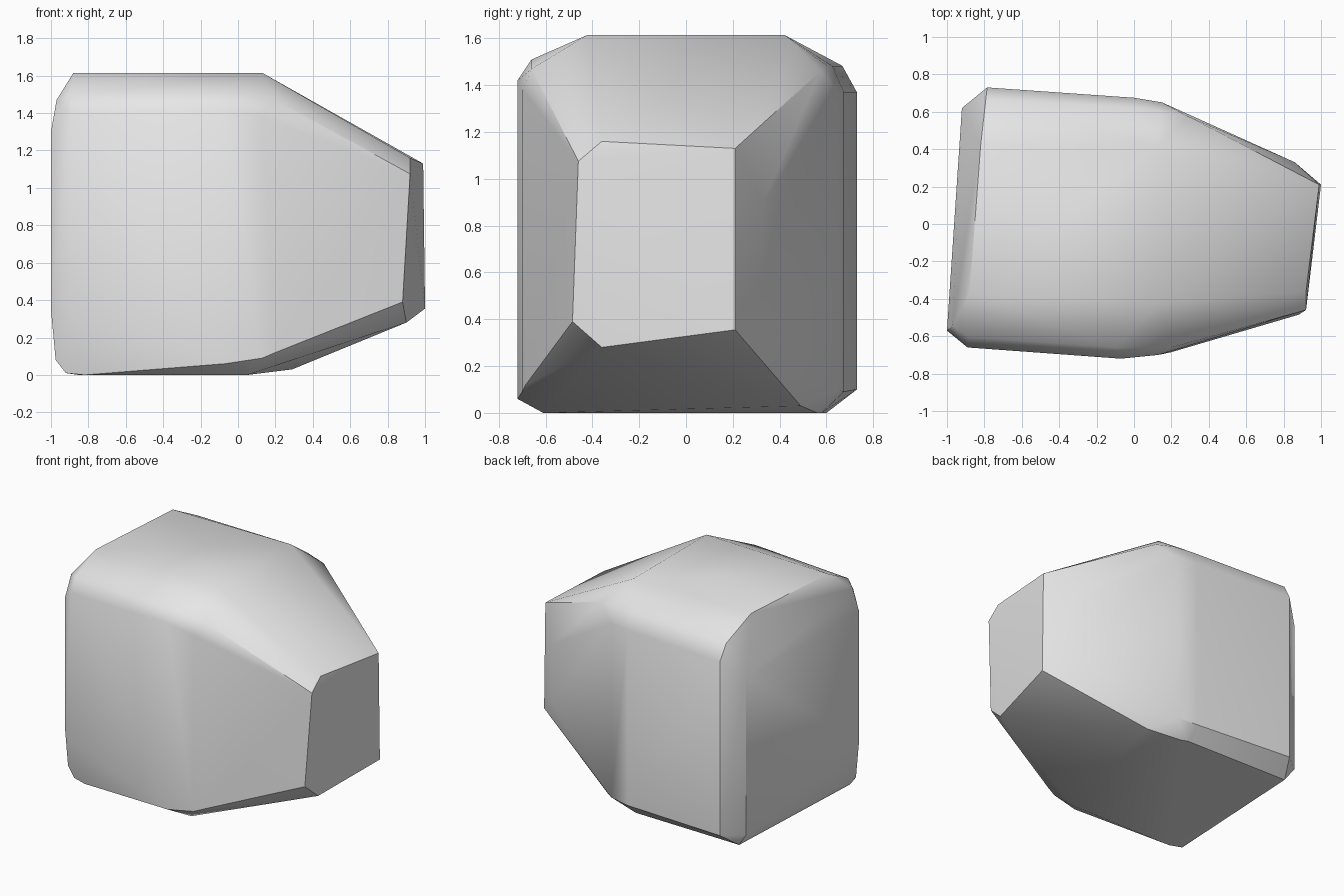
import bpy, bmesh
from mathutils import Vector

default = bpy.data.objects.get("Cube")
if default:
    bpy.data.objects.remove(default, do_unlink=True)

TOP = 1.615


def half_profile(side_x, side_y, low, high, top_x, top_y, base_x, base_y):
    """One side of a cross-section: base edge, wall, rounded shoulder, top edge."""
    wall_low = Vector((side_x, side_y, low))
    wall_high = Vector((side_x, side_y, high))
    roof = Vector((top_x, top_y, TOP))
    base = Vector((base_x, base_y, 0))
    # shoulder bulges outward between wall and roof
    shoulder = wall_high.lerp(roof, 0.2)
    shoulder.z = high + (TOP - high) * 0.46
    return [base, wall_low, wall_high, shoulder, roof]


def hull_object(name, points, material):
    """Wrap the points in a convex skin with flat panels merged."""
    bm = bmesh.new()
    verts = [bm.verts.new(p) for p in points]
    result = bmesh.ops.convex_hull(bm, input=verts)
    loose = set(result["geom_interior"]) | set(result["geom_unused"])
    loose = [v for v in loose if isinstance(v, bmesh.types.BMVert)]
    bmesh.ops.delete(bm, geom=loose, context="VERTS")
    bmesh.ops.dissolve_limit(bm, angle_limit=0.03, verts=bm.verts, edges=bm.edges)
    bmesh.ops.recalc_face_normals(bm, faces=bm.faces)
    mesh = bpy.data.meshes.new(name)
    bm.to_mesh(mesh)
    bm.free()
    mesh.materials.append(material)
    obj = bpy.data.objects.new(name, mesh)
    bpy.context.collection.objects.link(obj)
    return obj


# Plain grey material
grey = bpy.data.materials.new("plain_grey")
grey.use_nodes = True
colour = (0.8, 0.8, 0.8, 1)
grey.diffuse_color = colour
grey.node_tree.nodes["Principled BSDF"].inputs["Base Color"].default_value = colour

points = []

# Front wall of the block, from blunt end to taper
points += half_profile(-0.89, -0.66, 0.3, 1.4, -0.88, -0.38, -0.82, -0.6)
points += half_profile(-0.07, -0.72, 0.06, 1.42, -0.2, -0.42, -0.1, -0.61)
points += half_profile(0.13, -0.7, 0.09, 1.38, 0.13, -0.42, 0.05, -0.61)

# Back wall of the block
points += half_profile(-0.785, 0.73, 0.1, 1.37, -0.82, 0.42, -0.85, 0.6)
points += half_profile(0, 0.675, 0.09, 1.37, 0, 0.42, 0, 0.58)
points += half_profile(0.15, 0.65, 0.1, 1.37, 0.13, 0.42, 0.05, 0.56)

# Slanted blunt end with rounded rim
points += [(-1, -0.57, z) for z in (0.35, 1.3)]
points += [(-0.92, 0.62, z) for z in (0.1, 1.25)]
points += [(-0.97, -0.54, 1.47), (-0.975, -0.57, 0.08), (-0.92, -0.58, 0.01)]

# Taper: shoulders, lower lip and bulge of the back wall
points += [(0.2, -0.66, 1.47), (0.29, 0.575, 1.46), (0.29, 0.49, 0.03)]
points += [(0.2, -0.685, 0.12), (0.86, 0.33, 0.5), (0.86, 0.33, 0.9)]

# Small six-sided end face
points += [(0.99, 0.21, 1.13), (1, 0.21, 0.355), (0.92, -0.36, 1.16)]
points += [(0.9, -0.36, 0.28), (0.92, -0.46, 1.075), (0.88, -0.485, 0.39)]

block = hull_object("tapered_block", points, grey)

# Smooth the rounded rims, keep the end panels crisp
bpy.ops.object.select_all(action="DESELECT")
block.select_set(True)
bpy.context.view_layer.objects.active = block
bpy.ops.object.shade_smooth_by_angle(angle=0.62)
